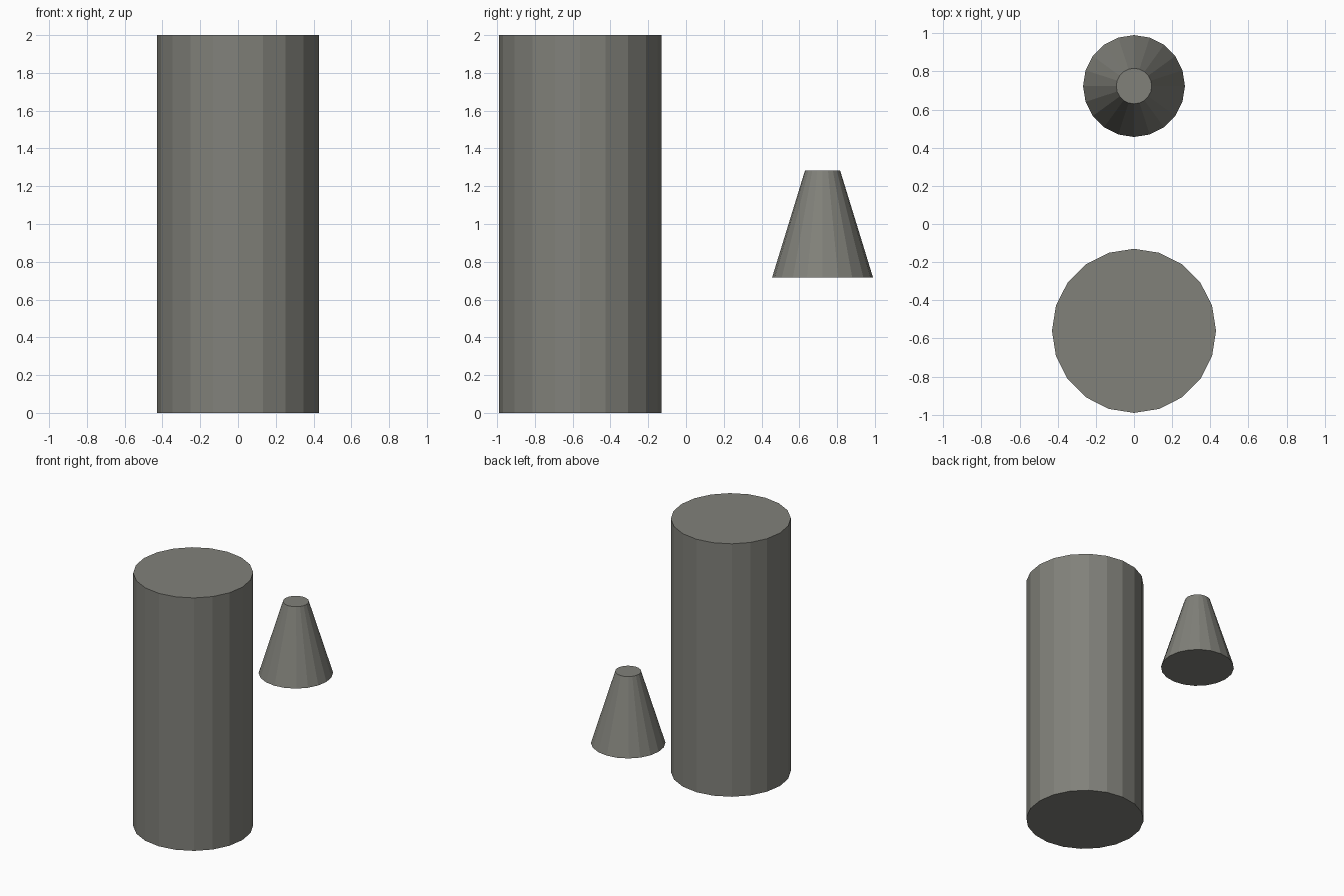
import bpy

if "Cube" in bpy.data.objects:
    bpy.data.objects.remove(bpy.data.objects["Cube"])

# single warm grey colour
grey = bpy.data.materials.new("warm_grey")
grey.diffuse_color = (0.22, 0.22, 0.195, 1.0)
grey.use_nodes = True
grey.node_tree.nodes["Principled BSDF"].inputs["Base Color"].default_value = grey.diffuse_color


def round_part(name, y, z0, z1, r_bottom, r_top):
    """Flat-shaded 20-sided upright part between two heights."""
    bpy.ops.mesh.primitive_cone_add(
        vertices=20, radius1=r_bottom, radius2=r_top,
        depth=z1 - z0, location=(0, y, (z0 + z1) / 2))
    ob = bpy.context.object
    ob.name = name
    ob.data.materials.append(grey)
    return ob


# tall front cylinder
round_part("tall_cylinder", -0.56, 0.0, 2.0, 0.43, 0.43)
# floating truncated cone behind it
round_part("truncated_cone", 0.723, 0.717, 1.283, 0.267, 0.093)
